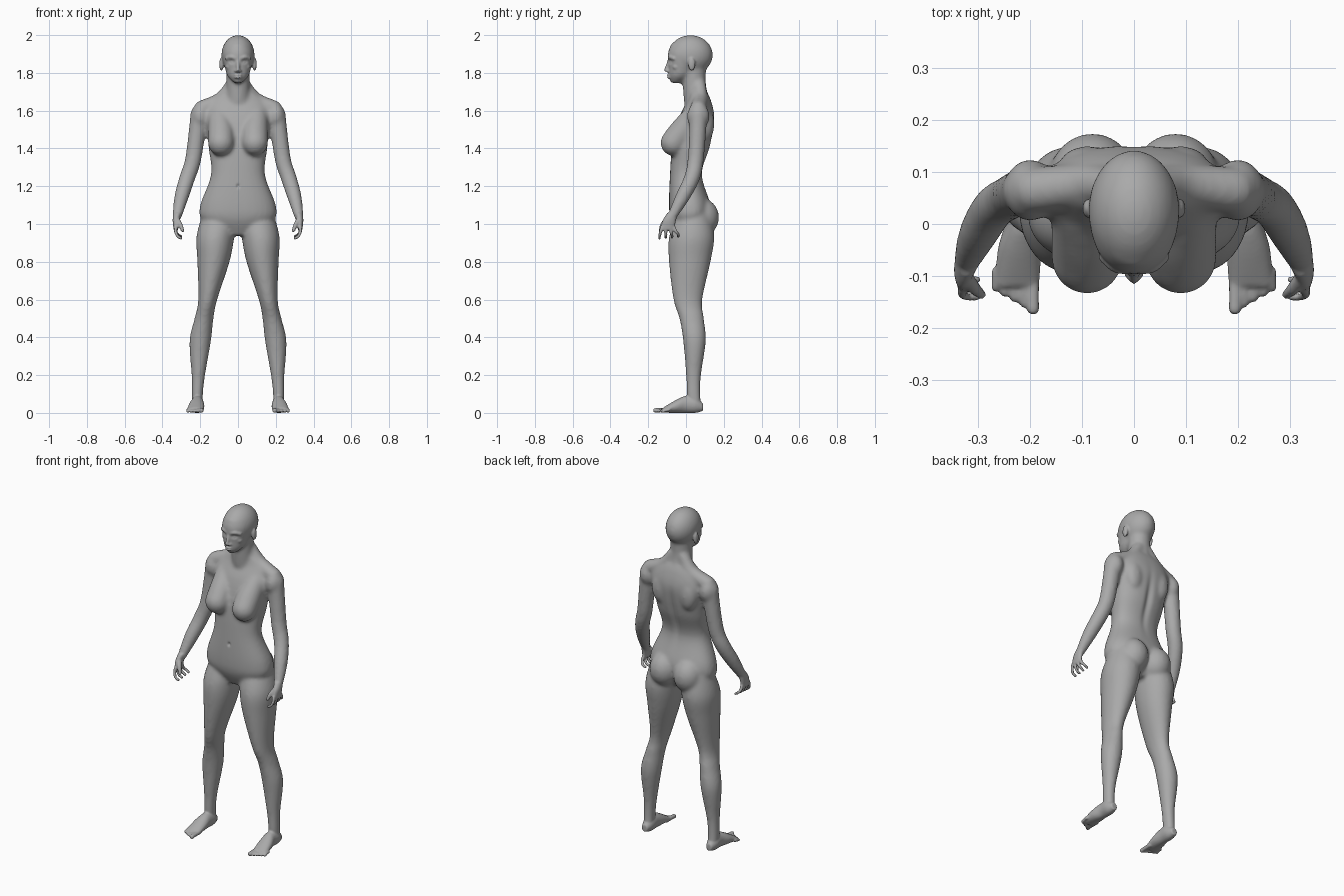
import bpy, bmesh
from math import sin, cos, pi, exp, copysign
from mathutils import Matrix, Vector

cube = bpy.data.objects.get("Cube")
if cube:
    bpy.data.objects.remove(cube, do_unlink=True)


def spline(points, steps=6):
    """Catmull-Rom interpolation of tuples of any length."""
    smooth_points = []
    last = len(points) - 1
    for i in range(last):
        before, start, end, after = (points[min(max(j, 0), last)] for j in range(i - 1, i + 3))
        for step in range(steps):
            t = step / steps
            smooth_points.append([
                b + t / 2 * (c - a + t * (2 * a - 5 * b + 4 * c - d + t * (3 * (b - c) + d - a)))
                for a, b, c, d in zip(before, start, end, after)])
    smooth_points.append(points[last])
    return smooth_points


def bridge(shape, rings):
    """Join rings of coordinates into a closed skin."""
    rows = [[shape.verts.new(point) for point in ring] for ring in rings]
    for low, high in zip(rows, rows[1:]):
        for side in range(len(low)):
            shape.faces.new((low[side - 1], low[side], high[side], high[side - 1]))
    shape.faces.new(rows[0])
    shape.faces.new(rows[-1])


def circle(sides):
    return [(cos(2 * pi * side / sides), sin(2 * pi * side / sides)) for side in range(sides)]


def loft(shape, stations, axis="z", power=2):
    """Stations are (position along axis, two centres, two radii)."""
    def bend(value):
        return copysign(abs(value) ** (2 / power), value)
    rings = []
    for along, centre_a, centre_b, radius_a, radius_b in spline(stations):
        outline = [(centre_a + radius_a * bend(u), centre_b + radius_b * bend(v))
                   for u, v in circle(32)]
        rings.append([(a, b, along) if axis == "z" else (a, along, b) for a, b in outline])
    bridge(shape, rings)


def ball(shape, centre, radii, segments=24):
    matrix = Matrix.Translation(centre) @ Matrix.Diagonal((*radii, 1))
    bmesh.ops.create_uvsphere(shape, u_segments=segments, v_segments=segments // 2,
                              radius=1, matrix=matrix)


def tube(shape, *points):
    """A round-ended limb swept downwards or sideways through (x, y, z, radius)."""
    path = [(Vector(point[:3]), point[3]) for point in spline(points)]
    rings = []
    for i, (centre, radius) in enumerate(path):
        heading = path[min(i + 1, len(path) - 1)][0] - path[max(i - 1, 0)][0]
        turn = Vector((0, 0, -1)).rotation_difference(heading)
        rings.append([centre + turn @ Vector((u * radius, v * radius, 0)) for u, v in circle(16)])
    bridge(shape, rings)
    for centre, radius in (path[0], path[-1]):
        ball(shape, centre, (radius, radius, radius), segments=16)


def mirror(shape):
    everything = shape.verts[:] + shape.edges[:] + shape.faces[:]
    copied = bmesh.ops.duplicate(shape, geom=everything)["geom"]
    for element in copied:
        if isinstance(element, bmesh.types.BMVert):
            element.co.x *= -1


def fuse(shape, name, voxel, smoothing):
    """Melt all overlapping shapes into one skin and return its mesh."""
    bmesh.ops.recalc_face_normals(shape, faces=shape.faces[:])
    source = bpy.data.meshes.new(name + "_shapes")
    shape.to_mesh(source)
    shape.free()
    helper = bpy.data.objects.new(name + "_shapes", source)
    bpy.context.scene.collection.objects.link(helper)
    remesh = helper.modifiers.new("Fuse", "REMESH")
    remesh.mode = "VOXEL"
    remesh.voxel_size = voxel
    soften = helper.modifiers.new("Soften", "SMOOTH")
    soften.iterations = smoothing
    graph = bpy.context.evaluated_depsgraph_get()
    result = bpy.data.meshes.new_from_object(helper.evaluated_get(graph))
    result.name = name
    bpy.data.objects.remove(helper, do_unlink=True)
    bpy.data.meshes.remove(source)
    return result


# Large masses, left side first
core = bmesh.new()

# Leg, from hip to ankle
leg_stations = [
    (1.05, .1, .04, .09, .09), (.93, .12, .03, .1, .12), (.8, .13, .02, .085, .11),
    (.6, .16, .01, .05, .077), (.5, .18, .03, .05, .065), (.38, .2, .045, .057, .06),
    (.2, .21, .04, .036, .04), (.1, .215, .04, .03, .037), (.04, .215, .045, .03, .037)]
loft(core, leg_stations)

# Shoulder, then arm down to the wrist
ball(core, (.2, .065, 1.57), (.05, .06, .07))
tube(core, (.205, .065, 1.58, .048), (.22, .06, 1.46, .045), (.24, .05, 1.33, .043),
     (.27, .03, 1.24, .042), (.3, -.02, 1.14, .038), (.325, -.08, 1.03, .024))

# Trapezius, shoulder blade and kneecap
tube(core, (.03, .07, 1.74, .035), (.09, .075, 1.66, .04), (.19, .065, 1.61, .045))
ball(core, (.09, .11, 1.53), (.055, .04, .09))
ball(core, (.175, -.02, .535), (.028, .026, .035))

# Breast and buttock
tube(core, (.1, .03, 1.56, .06), (.09, -.02, 1.49, .07), (.09, -.066, 1.43, .07))
ball(core, (.08, .085, 1.035), (.085, .09, .1))
mirror(core)

# Torso, as height, depth centre, half width and half depth
torso_stations = [
    (.94, .02, .08, .06), (1.02, .02, .19, .1), (1.1, .02, .2, .11),
    (1.26, 0, .143, .085), (1.4, .025, .155, .1), (1.5, .045, .165, .1),
    (1.58, .06, .18, .09), (1.66, .07, .14, .06), (1.71, .06, .07, .045)]
loft(core, [(z, 0, y, wide, deep) for z, y, wide, deep in torso_stations], power=2.3)

# Neck
tube(core, (0, .045, 1.82, .062), (0, .044, 1.74, .062), (0, .055, 1.65, .066))

# Skull, face and chin
ball(core, (0, .024, 1.895), (.088, .118, .105), segments=48)
face_stations = [
    (1.745, -.055, .02, .02), (1.78, -.035, .054, .056), (1.82, -.02, .068, .073),
    (1.9, 0, .083, .097), (1.95, .01, .07, .09)]
loft(core, [(z, 0, y, wide, deep) for z, y, wide, deep in face_stations])
ball(core, (0, -.066, 1.76), (.022, .022, .016))
core_mesh = fuse(core, "body_core", .01, 7)

# Fine parts, left side first
fine = bmesh.new()

# Foot, from heel to ball
foot_stations = [
    (.09, .215, .03, .018, .02), (.05, .215, .042, .033, .042), (0, .215, .045, .034, .045),
    (-.05, .22, .035, .042, .035), (-.12, .225, .015, .043, .014)]
loft(fine, foot_stations, axis="y")

# Toes, shorter and thinner outwards
for toe in range(5):
    x = .194 + .018 * toe
    tip = .01 * toe - .162
    radius = .009 if toe else .013
    tube(fine, (x, -.09, .016, radius), (x, tip + .02, .015, radius * .9), (x, tip, radius, radius))

# Palm
palm_stations = [(1.06, .32, -.068, .022, .03), (1.02, .328, -.088, .018, .035),
                 (.97, .329, -.097, .012, .038)]
loft(fine, palm_stations)

# Fingers, fanned and curled inward
for finger in range(4):
    y = .021 * finger - .128
    fan = .006 * (finger - 1)
    lift = .003 * finger
    tube(fine, (.329, y, .985, .009), (.33, y + fan, .96, .009),
         (.32, y + fan * 2, .936 + lift, .008), (.302, y + fan * 2, .925 + lift, .008))

# Thumb
tube(fine, (.32, -.105, 1.02, .014), (.305, -.125, .995, .012), (.293, -.136, .965, .009))

# Ear, brow, nostril and cheek
ball(fine, (.088, .03, 1.846), (.011, .019, .035))
tube(fine, (.014, -.09, 1.877, .008), (.038, -.084, 1.884, .009), (.06, -.064, 1.876, .009))
ball(fine, (.011, -.095, 1.81), (.009, .011, .008))
ball(fine, (.042, -.05, 1.832), (.024, .024, .02))
mirror(fine)

# Nose and lips
tube(fine, (0, -.088, 1.872, .008), (0, -.097, 1.842, .009), (0, -.106, 1.815, .01))
for lip_height in (1.776, 1.788):
    ball(fine, (0, -.088, lip_height), (.022, .013, .007))
fine.from_mesh(core_mesh)
body_mesh = fuse(fine, "body", .0055, 2)
bpy.data.meshes.remove(core_mesh)

# Soft dents and swells: centre x and z, width, height, push along y, facing
front, back = -1, 1
eye_socket = (.034, 1.859, .013, .009, .012, front)
eyelid = (.034, 1.858, .008, .005, -.008, front)
navel = (0, 1.2, .007, .01, .01, front)
spine = (0, 1.4, .02, .13, -.012, back)
for vert in body_mesh.vertices:
    x, y, z = vert.co
    if z > 1 and abs(x) < .1:
        for centre_x, centre_z, width, height, push, facing in (eye_socket, eyelid, navel, spine):
            spread = ((abs(x) - centre_x) / width) ** 2 + ((z - centre_z) / height) ** 2
            if spread < 9 and y * facing > .02:
                vert.co.y += push * exp(-spread)

# Grey skin
skin = bpy.data.materials.new("plain_grey")
skin.use_nodes = True
grey = (.4, .4, .4, 1)
skin.diffuse_color = grey
skin.node_tree.nodes["Principled BSDF"].inputs["Base Color"].default_value = grey
body_mesh.materials.clear()
body_mesh.materials.append(skin)
body_mesh.shade_smooth()
body = bpy.data.objects.new("body", body_mesh)
bpy.context.scene.collection.objects.link(body)
